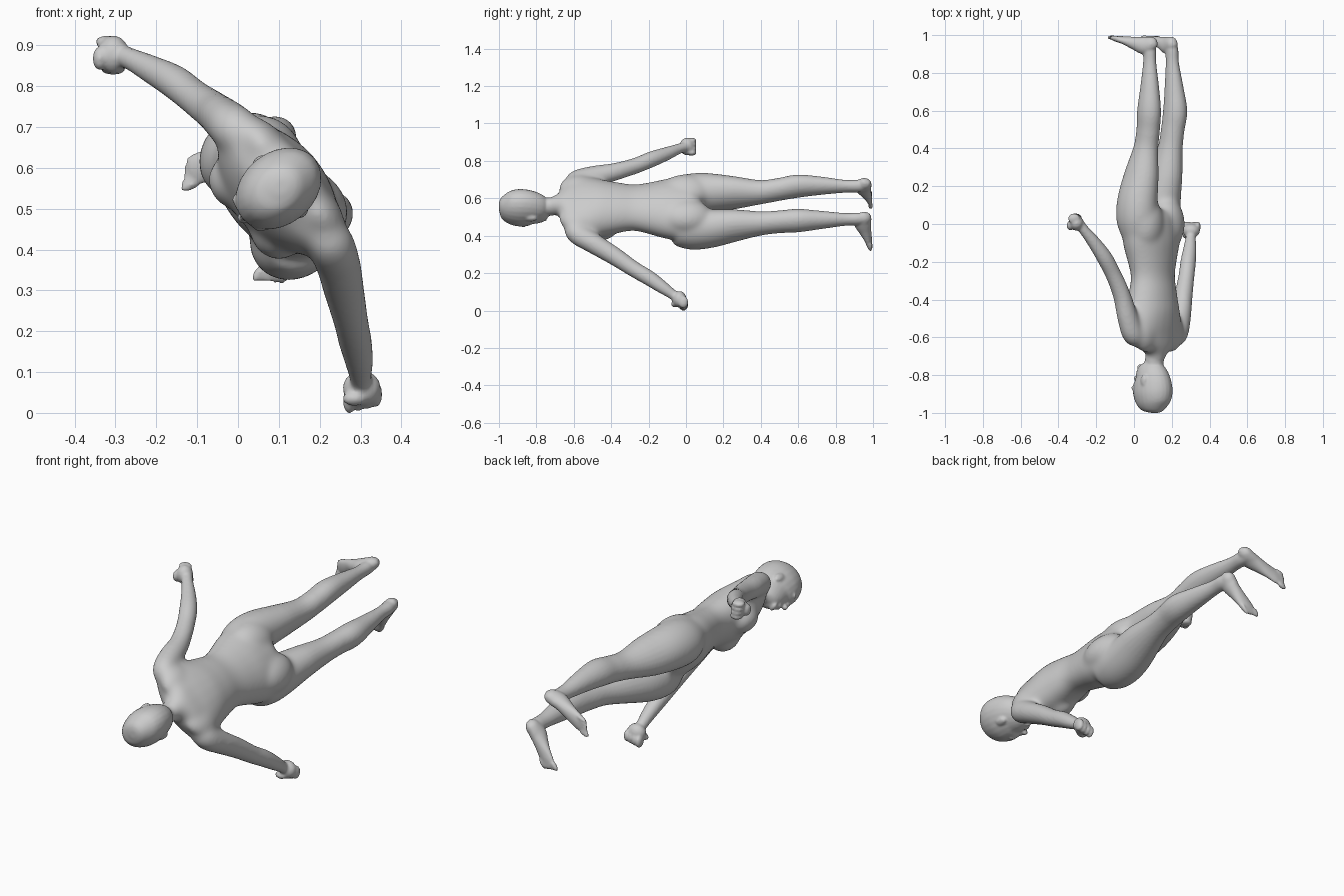
import bpy, bmesh, math
from mathutils import Vector, Matrix

U = Vector((0.64, 0, -0.77)).normalized()      # across the body
F = Vector((-0.77, 0, -0.64)).normalized()     # out of the chest
Y = Vector((0, 1, 0))
bm = bmesh.new()


def P(a, y, b):
    """Body coordinates (across, along, forward) to world."""
    return Vector((0.1, y, 0.55)) + U * a + F * b


def spline(p, steps=5):
    """Catmull-Rom through rows of numbers."""
    out = []
    for i in range(len(p) - 1):
        q = [p[max(i - 1, 0)], p[i], p[i + 1], p[min(i + 2, len(p) - 1)]]
        for s in range(steps):
            t = s / steps
            out.append([0.5 * (2 * b + (c - a) * t + (2 * a - 5 * b + 4 * c - d) * t * t
                               + (3 * b - a - 3 * c + d) * t ** 3) for a, b, c, d in zip(*q)])
    return out + [list(p[-1])]


def loft(rows, n=24):
    """Rows of x, y, z, half width, half depth become a closed tube."""
    rows = spline(rows)
    pts = [Vector(r[:3]) for r in rows]
    rings, faces = [], []
    for i, r in enumerate(rows):
        t = (pts[min(i + 1, len(pts) - 1)] - pts[max(i - 1, 0)]).normalized()
        side = (U - t * U.dot(t)).normalized()
        fwd = t.cross(side)
        rings.append([bm.verts.new(pts[i] + side * r[3] * math.cos(k * math.tau / n)
                                   + fwd * r[4] * math.sin(k * math.tau / n)) for k in range(n)])
    for A, B in zip(rings, rings[1:]):
        for k in range(n):
            j = (k + 1) % n
            faces.append(bm.faces.new((A[k], A[j], B[j], B[k])))
    faces += [bm.faces.new(rings[0]), bm.faces.new(rings[-1])]
    bmesh.ops.recalc_face_normals(bm, faces=faces)


def body_loft(rows):
    """Rows of along, forward, half width, half depth on the body axis."""
    loft([(*P(0, y, b), w, d) for y, b, w, d in rows])


def blob(c, r, axes=(U, Y, F)):
    m = Matrix([axes[i] * r[i] for i in range(3)]).transposed().to_4x4()
    if m.determinant() < 0:
        m = m @ Matrix.Scale(-1, 4, (1, 0, 0))
    m.translation = Vector(c)
    bmesh.ops.create_uvsphere(bm, u_segments=20, v_segments=14, radius=1, matrix=m)


# Head and face
body_loft([(-1.0, -.005, .018, .022), (-.987, -.005, .05, .06), (-.95, -.002, .076, .097),
           (-.9, .0, .088, .114), (-.85, .004, .086, .113), (-.81, .012, .078, .101),
           (-.775, .03, .064, .08), (-.748, .045, .046, .055), (-.738, .05, .022, .027)])
blob(P(0, -.83, .108), (.011, .032, .014))
blob(P(0, -.815, .114), (.016, .011, .015))
blob(P(0, -.785, .095), (.024, .012, .012))
blob(P(0, -.757, .084), (.026, .016, .013))
for s in (-1, 1):
    blob(P(s * .032, -.868, .098), (.026, .009, .014))
    blob(P(s * .083, -.828, -.005), (.01, .032, .019))

# Neck and torso
body_loft([(-.8, .0, .047, .052), (-.72, -.01, .047, .052), (-.69, -.018, .056, .056),
           (-.665, -.02, .1, .068), (-.63, -.018, .175, .08), (-.56, -.005, .2, .104),
           (-.46, .004, .176, .12), (-.36, .0, .152, .108), (-.28, .0, .14, .098),
           (-.2, .004, .156, .108), (-.1, .01, .184, .123), (0, .01, .196, .12),
           (.05, .005, .18, .11), (.085, .0, .13, .08)])
for s in (-1, 1):
    blob(P(s * .08, -.45, .075), (.07, .085, .062))
    blob(P(s * .085, .0, -.032), (.1, .14, .084))
    blob(P(s * .1, -.58, -.035), (.09, .1, .055))

# Legs: x, y, z, half width, half depth
loft([(.02, -.06, .627, .08, .09), (.014, .02, .627, .1, .114), (.018, .12, .63, .1, .114),
      (.04, .26, .63, .08, .098), (.063, .4, .633, .061, .069), (.075, .5, .648, .057, .065),
      (.08, .6, .665, .057, .067), (.083, .72, .667, .046, .053), (.083, .85, .664, .032, .037),
      (.082, .92, .665, .032, .036), (.08, .965, .668, .028, .03)])
loft([(.155, -.06, .432, .08, .09), (.138, .02, .43, .1, .113), (.142, .12, .437, .1, .112),
      (.168, .26, .455, .08, .095), (.192, .4, .466, .061, .069), (.205, .5, .474, .057, .065),
      (.218, .6, .481, .059, .067), (.212, .72, .484, .046, .053), (.203, .85, .487, .032, .037),
      (.2, .92, .489, .032, .036), (.196, .965, .492, .028, .03)])


# Feet with toes
def foot(heel, toe, big):
    h, t = Vector(heel), Vector(toe)
    d = (t - h).normalized()
    side = d.cross(Y).normalized() * big
    rows = [(0, .965, .012, .018), (.08, .958, .03, .036), (.25, .945, .034, .047),
            (.45, .957, .034, .035), (.65, .972, .037, .022), (.82, .981, .038, .015),
            (.9, .984, .03, .01)]
    loft([(h.lerp(t, k).x, y, h.lerp(t, k).z, w, v) for k, y, w, v in rows])
    for i in range(5):
        c = h.lerp(t, .95 - .035 * i) + side * (.027 - .0145 * i)
        c.y = .987
        r = .0125 if i == 0 else .0095
        blob(c, (r, r, .028), (side, Y, d))


foot((.12, 0, .69), (-.14, 0, .577), 1)
foot((.217, 0, .52), (.067, 0, .318), -1)

# Arms
loft([(.03, -.6, .66, .05, .05), (-.005, -.585, .693, .058, .058), (-.032, -.5, .716, .057, .055),
      (-.062, -.38, .74, .048, .048), (-.108, -.27, .774, .042, .042), (-.155, -.18, .81, .042, .041),
      (-.21, -.1, .84, .035, .034), (-.262, -.035, .866, .027, .027), (-.29, 0, .876, .028, .028)])
loft([(.2, -.6, .45, .05, .05), (.228, -.585, .413, .058, .058), (.244, -.5, .364, .057, .055),
      (.262, -.38, .289, .048, .048), (.277, -.28, .222, .042, .042), (.287, -.2, .175, .041, .04),
      (.296, -.13, .127, .035, .034), (.3, -.075, .088, .027, .027), (.302, -.045, .065, .028, .028)])

# Fists
X, Z = Vector((1, 0, 0)), Vector((0, 0, 1))
blob((-.305, .005, .877), (.039, .04, .047), (X, Y, Z))
blob((.303, -.035, .06), (.047, .038, .044), (X, Y, Z))
for i in range(4):
    blob((-.318 + .004 * i, .029, .909 - .022 * i), (.032, .028, .015), (X, Y, Z))
    blob((.272 + .022 * i, -.014, .03 + .005 * i), (.015, .027, .032), (X, Y, Z))
blob((-.338, -.008, .868), (.018, .026, .03), (X, Y, Z))
blob((.285, -.06, .035), (.03, .02, .018), (X, Y, Z))

# One continuous smooth skin
me = bpy.data.meshes.new("body")
bm.to_mesh(me)
bm.free()
ob = bpy.data.objects.new("body", me)
bpy.context.collection.objects.link(ob)
bpy.context.view_layer.objects.active = ob
ob.select_set(True)
rm = ob.modifiers.new("skin", 'REMESH')
rm.mode = 'VOXEL'
rm.voxel_size = 0.0065
bpy.ops.object.modifier_apply(modifier="skin")

# Soften the torso joints strongly, everything else lightly
torso = ob.vertex_groups.new(name="torso")
for v in ob.data.vertices:
    off = v.co - Vector((0.1, v.co.y, 0.55))
    w = min((v.co.y + .72) / .06, (.25 - v.co.y) / .12, (.27 - abs(off.dot(U))) / .04, 1)
    if w > 0:
        torso.add([v.index], w, 'REPLACE')
for name, reps, group in (("soften", 5, ""), ("blend", 70, "torso")):
    sm = ob.modifiers.new(name, 'SMOOTH')
    sm.factor = 0.5
    sm.iterations = reps
    sm.vertex_group = group
    bpy.ops.object.modifier_apply(modifier=name)
bpy.ops.object.shade_smooth()
